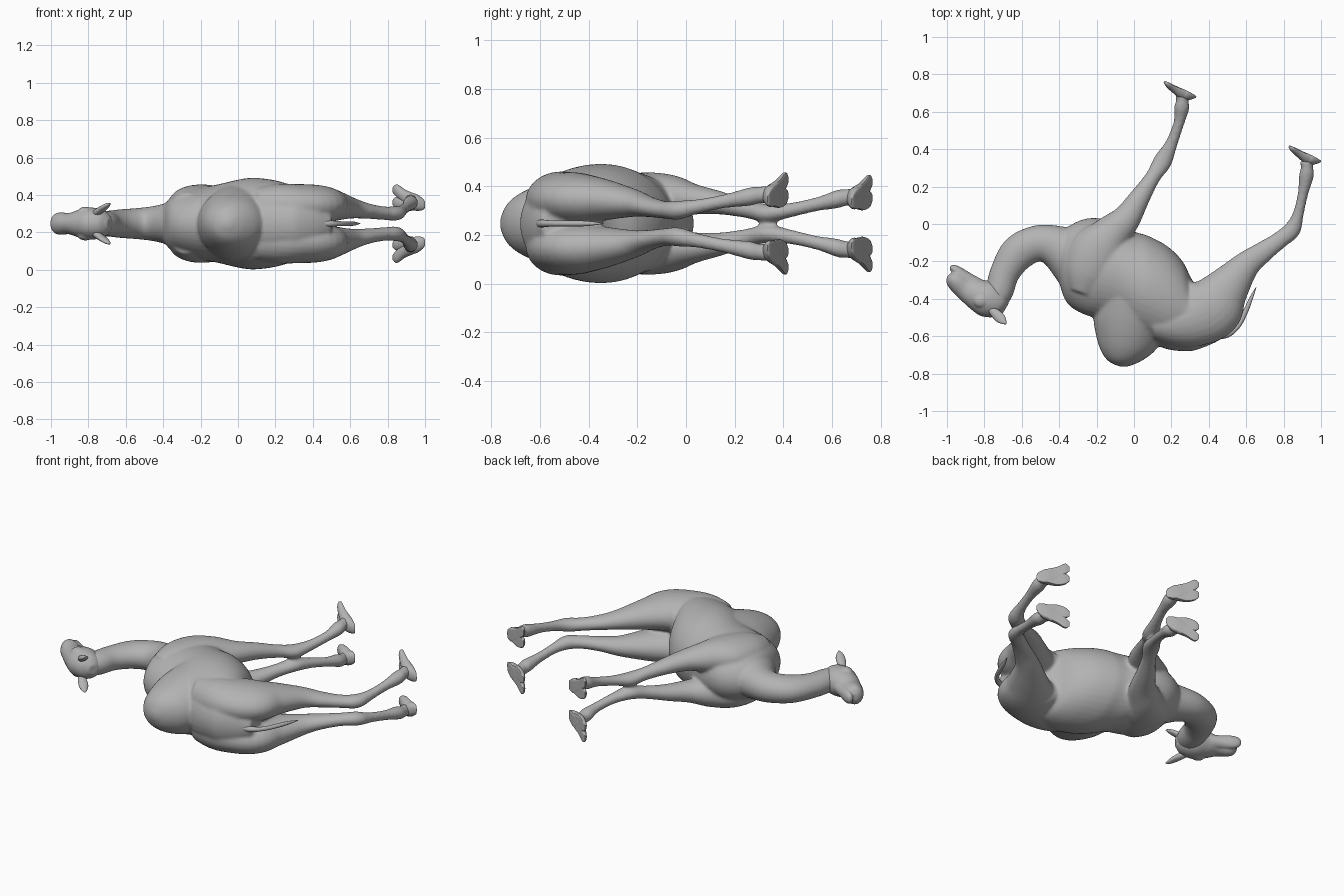
import bpy, bmesh, math
from mathutils import Vector

MID = 0.247          # height of the symmetry plane (animal lies on its side)

grey = bpy.data.materials.new("plain grey")
grey.diffuse_color = (0.45, 0.45, 0.45, 1)


def spline(keys, steps):
    """Catmull-Rom interpolation of (x, y, side offset, in-plane radius, side radius)."""
    k = [keys[0]] + list(keys) + [keys[-1]]
    out = []
    for i in range(1, len(k) - 2):
        for s in range(steps):
            t = s / steps
            out.append([0.5 * (2 * b + (c - a) * t + (2 * a - 5 * b + 4 * c - d) * t * t
                               + (3 * b - a - 3 * c + d) * t ** 3)
                        for a, b, c, d in zip(k[i - 1], k[i], k[i + 1], k[i + 2])])
    return out + [list(keys[-1])]


def tube(bm, keys, side=1, steps=5, sides=24, sole=None, axis=None, grow=0):
    """Loft ellipses along a path; sole flattens the underside, axis fixes the ring direction."""
    pts = spline(keys, steps)
    rings = []
    for i, (x, y, o, r, rz) in enumerate(pts):
        a, b = pts[max(i - 1, 0)], pts[min(i + 1, len(pts) - 1)]
        t = Vector(axis) if axis else Vector((b[0] - a[0], b[1] - a[1])).normalized()
        ring = []
        for j in range(sides):
            ang = 2 * math.pi * j / sides
            u, w = (r + grow) * math.cos(ang), (rz + grow) * math.sin(ang)
            if sole is not None:
                u = max(u, -sole * r)
            ring.append(bm.verts.new((x - t.y * u, y + t.x * u, MID + side * (o + w))))
        rings.append(ring)
    faces = [bm.faces.new(rings[0]), bm.faces.new(rings[-1][::-1])]
    for p, q in zip(rings, rings[1:]):
        for j in range(sides):
            n = (j + 1) % sides
            faces.append(bm.faces.new((p[j], q[j], q[n], p[n])))
    bmesh.ops.recalc_face_normals(bm, faces=faces)


def ball(bm, x, y, off, rx, ry, rz):
    res = bmesh.ops.create_uvsphere(bm, u_segments=32, v_segments=20, radius=1)
    for v in res["verts"]:
        v.co = Vector((x + v.co.x * rx, y + v.co.y * ry, MID + off + v.co.z * rz))


def finish(bm, name, voxel=None, smooth=0):
    me = bpy.data.meshes.new(name)
    bm.to_mesh(me)
    bm.free()
    me.materials.append(grey)
    ob = bpy.data.objects.new(name, me)
    bpy.context.collection.objects.link(ob)
    for p in me.polygons:
        p.use_smooth = True
    if voxel:
        m = ob.modifiers.new("skin", 'REMESH')
        m.mode = 'VOXEL'
        m.voxel_size = voxel
        m.use_smooth_shade = True
        s = ob.modifiers.new("soften", 'SMOOTH')
        s.factor = 0.5
        s.iterations = smooth
    else:
        bpy.ops.object.select_all(action='DESELECT')
        ob.select_set(True)
        bpy.context.view_layer.objects.active = ob
        bpy.ops.object.shade_smooth_by_angle(angle=math.radians(50))
    return ob


# Body skin: torso, hump, neck and legs fused together
bm = bmesh.new()
tube(bm, [(-.41, -.18, 0, .09, .07), (-.36, -.22, 0, .2, .14), (-.25, -.23, 0, .26, .185),
          (-.12, -.25, 0, .268, .207), (0, -.32, 0, .28, .235), (.08, -.35, 0, .285, .245),
          (.18, -.395, 0, .275, .235), (.26, -.44, 0, .24, .215), (.32, -.495, 0, .182, .195),
          (.42, -.53, 0, .11, .14), (.5, -.545, 0, .05, .06)], sides=40, axis=(1, 0))
tube(bm, [(.01, -.38, 0, .215, .215), (-.005, -.5, 0, .212, .19), (-.02, -.6, 0, .182, .16),
          (-.033, -.68, 0, .143, .125), (-.05, -.735, 0, .085, .08),
          (-.055, -.763, 0, .02, .02)], sides=40, axis=(0, -1))
tube(bm, [(-.28, -.2, 0, .18, .14), (-.42, -.12, 0, .115, .1), (-.52, -.105, 0, .097, .085),
          (-.62, -.155, 0, .096, .077), (-.69, -.26, 0, .08, .069),
          (-.72, -.36, 0, .075, .068), (-.75, -.43, 0, .06, .06)], sides=32)

for s in (1, -1):
    # front leg with shoulder
    tube(bm, [(-.28, -.37, .1, .07, .06), (-.245, -.27, .112, .13, .085), (-.19, -.15, .113, .15, .095),
              (-.12, -.055, .108, .105, .088), (-.04, .03, .1, .075, .062),
              (.03, .14, .085, .054, .046), (.1, .25, .06, .039, .036),
              (.153, .335, .042, .048, .036), (.2, .43, .055, .031, .028),
              (.24, .54, .08, .027, .027), (.255, .62, .1, .039, .036),
              (.258, .66, .107, .031, .032), (.255, .7, .11, .034, .036)], s, grow=.002)
    # back leg with haunch
    tube(bm, [(.1, -.53, .08, .09, .11), (.21, -.52, .09, .135, .12), (.31, -.495, .097, .162, .113),
              (.42, -.44, .1, .17, .105),
              (.5, -.34, .098, .118, .084), (.6, -.22, .085, .073, .056),
              (.69, -.15, .068, .055, .04), (.78, -.085, .056, .044, .034),
              (.845, -.03, .055, .044, .037), (.877, .05, .07, .028, .028),
              (.903, .16, .092, .026, .027), (.922, .26, .11, .038, .036),
              (.925, .30, .117, .031, .032), (.922, .34, .12, .034, .036)], s, grow=.002)
finish(bm, "body_and_legs", 0.009, 8)

# Head with muzzle, lower jaw and brows
bm = bmesh.new()
tube(bm, [(-.685, -.45, 0, .03, .03), (-.715, -.433, 0, .072, .068), (-.78, -.403, 0, .097, .086),
          (-.845, -.373, 0, .083, .075), (-.9, -.343, 0, .065, .057), (-.945, -.308, 0, .056, .06),
          (-.972, -.283, 0, .043, .052), (-.985, -.268, 0, .015, .02)], sides=32)
tube(bm, [(-.8, -.36, 0, .05, .045), (-.88, -.305, 0, .04, .04), (-.94, -.255, 0, .028, .04),
          (-.972, -.233, 0, .018, .028), (-.982, -.226, 0, .006, .01)])
for s in (1, -1):
    ball(bm, -.815, -.41, s * .06, .045, .04, .03)
finish(bm, "head", 0.006, 4)

# Ears
bm = bmesh.new()
for s in (1, -1):
    tube(bm, [(-.775, -.45, .05, .014, .016), (-.745, -.475, .066, .025, .02),
              (-.715, -.503, .086, .027, .016), (-.695, -.523, .1, .016, .011),
              (-.683, -.535, .108, .002, .002)], s, sides=16)
finish(bm, "ears")

# Tail
bm = bmesh.new()
tube(bm, [(.42, -.6, 0, .02, .02), (.5, -.59, 0, .017, .016), (.56, -.54, 0, .013, .012),
          (.6, -.46, 0, .013, .012), (.625, -.4, 0, .01, .01), (.652, -.34, 0, .002, .002)], sides=12)
finish(bm, "tail")

# Feet: two splayed, flat-soled toes sharing one heel
for name, ax, ay, off in (("front_feet", .255, .625, .1), ("back_feet", .922, .28, .11)):
    bm = bmesh.new()
    for s in (1, -1):
        for mid, tip in ((.034, .066), (-.008, .0)):
            tube(bm, [(ax + .078, ay + .054, off - .01, .004, .012),
                      (ax + .064, ay + .06, off - .006, .018, .032),
                      (ax + .02, ay + .074, off + .006, .04, .045),
                      (ax - .03, ay + .1, off + mid, .03, .038),
                      (ax - .072, ay + .125, off + tip, .02, .034),
                      (ax - .093, ay + .138, off + tip + .004, .006, .016)],
                 s, sides=20, sole=.4)
    finish(bm, name)
